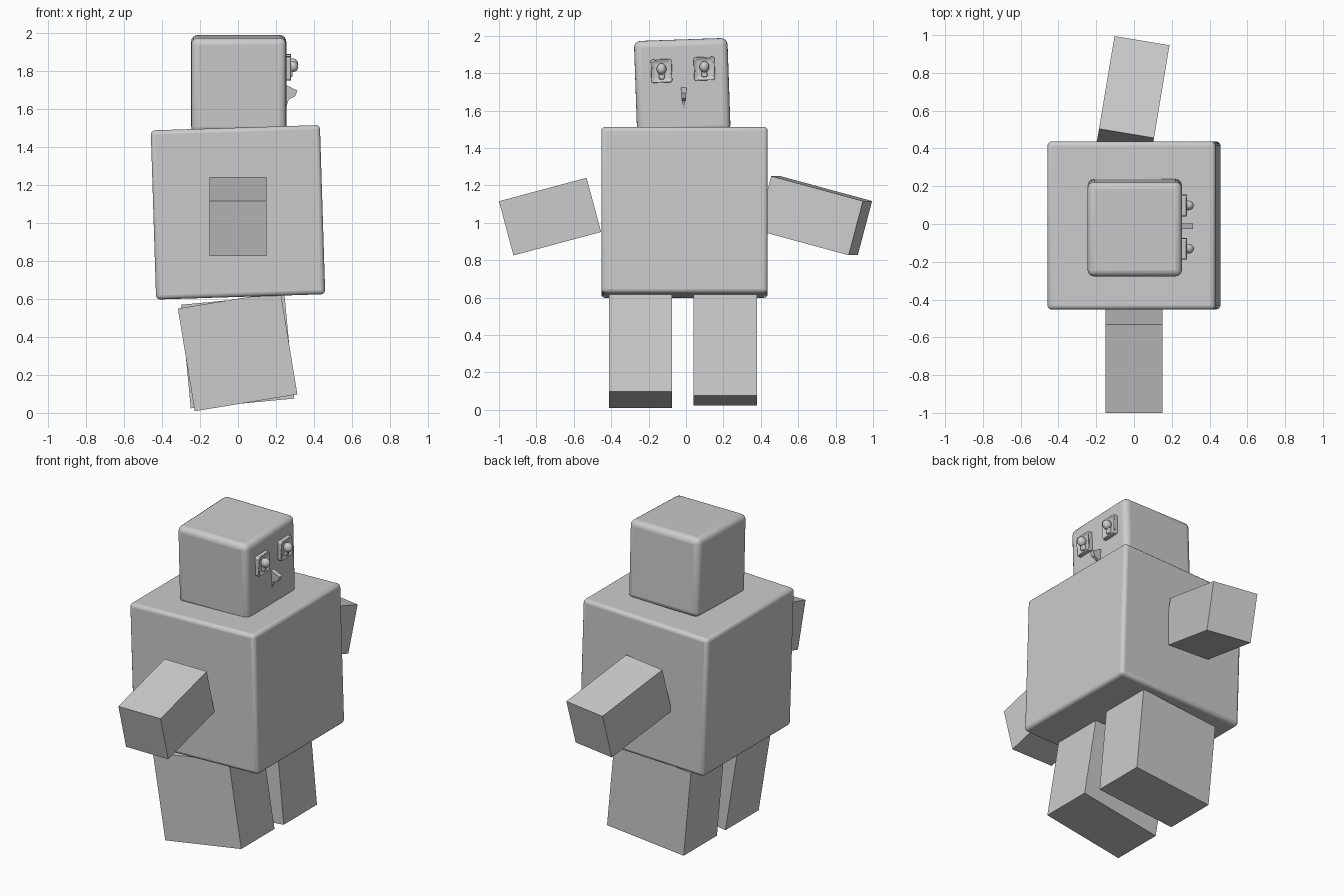
import bpy, bmesh
from math import radians
from mathutils import Vector

if "Cube" in bpy.data.objects:
    bpy.data.objects.remove(bpy.data.objects["Cube"], do_unlink=True)

grey = bpy.data.materials.new("plain grey")
grey.use_nodes = True
tone = (0.6, 0.6, 0.6, 1)
grey.diffuse_color = tone
grey.node_tree.nodes["Principled BSDF"].inputs["Base Color"].default_value = tone


def finish(name, bm, loc, rot=(0, 0, 0), bevel=0, segments=3):
    bmesh.ops.recalc_face_normals(bm, faces=bm.faces)
    mesh = bpy.data.meshes.new(name)
    bm.to_mesh(mesh)
    bm.free()
    mesh.materials.append(grey)
    ob = bpy.data.objects.new(name, mesh)
    bpy.context.collection.objects.link(ob)
    ob.location = loc
    ob.rotation_euler = [radians(a) for a in rot]
    if bevel:
        mod = ob.modifiers.new("rounded edges", 'BEVEL')
        mod.width, mod.segments = bevel, segments
        bpy.ops.object.select_all(action='DESELECT')
        ob.select_set(True)
        bpy.context.view_layer.objects.active = ob
        bpy.ops.object.shade_smooth_by_angle(angle=radians(35))
    return ob


def box(name, size, loc, rot=(0, 0, 0), bevel=0, segments=3):
    bm = bmesh.new()
    bmesh.ops.create_cube(bm, size=1)
    bmesh.ops.scale(bm, vec=size, verts=bm.verts)
    return finish(name, bm, loc, rot, bevel, segments)


# Torso and head, both slightly tilted soft cubes
box("torso", (0.89, 0.89, 0.89), (0, -0.008, 1.055), (0, -1.8, 0), 0.022)
box("head", (0.5, 0.5, 0.5), (0.004, -0.02, 1.73), (2, 0, 0), 0.035, 4)

# Plain block limbs
box("right_arm", (0.3, 0.485, 0.3), (0, -0.727, 1.033), (15, 0, 0))
box("left_arm", (0.295, 0.515, 0.3), (-0.005, 0.687, 1.038), (-15, 0, -9.5))
box("right_leg", (0.547, 0.338, 0.547), (-0.002, -0.244, 0.323), (0, -9.3, 0))
box("left_leg", (0.547, 0.338, 0.547), (-0.002, 0.21, 0.322), (0, -5.4, 0))


def eye(side, y, z):
    # Rounded square rim with a sunken middle
    bm = bmesh.new()
    bmesh.ops.create_cube(bm, size=1)
    bmesh.ops.scale(bm, vec=(0.05, 0.112, 0.125), verts=bm.verts)
    bm.faces.ensure_lookup_table()
    front = max(bm.faces, key=lambda f: f.calc_center_median().x)
    bmesh.ops.inset_region(bm, faces=[front], thickness=0.02)
    bmesh.ops.translate(bm, vec=(-0.015, 0, 0), verts=front.verts)
    finish(side + "_eye_rim", bm, (0.26, y, z), (2, 0, 0), 0.01, 2)
    # Pupil knob on a flared stem
    bm = bmesh.new()
    bmesh.ops.create_uvsphere(bm, u_segments=16, v_segments=10, radius=1)
    bmesh.ops.scale(bm, vec=(0.03, 0.026, 0.03), verts=bm.verts)
    knob = finish(side + "_pupil", bm, (0.287, y, z + 0.01))
    knob.data.shade_smooth()
    box(side + "_pupil_stem", (0.03, 0.03, 0.07), (0.272, y, z - 0.01), (2, 0, 0), 0.006, 2)


eye("right", -0.131, 1.812)
eye("left", 0.098, 1.824)

# Thin beak nose: side profile pinched to a narrow tail
profile = [(0.24, 1.73, 0.016), (0.313, 1.695, 0.014),
           (0.3, 1.665, 0.012), (0.268, 1.65, 0.008), (0.25, 1.6, 0.002)]
bm = bmesh.new()
sides = [[bm.verts.new(Vector((x, s * w, z - 1.67))) for x, z, w in profile] for s in (-1, 1)]
for loop in sides:
    bm.faces.new(loop)
for i in range(len(profile)):
    j = (i + 1) % len(profile)
    bm.faces.new((sides[0][i], sides[0][j], sides[1][j], sides[1][i]))
finish("nose", bm, (0, -0.012, 1.67))
